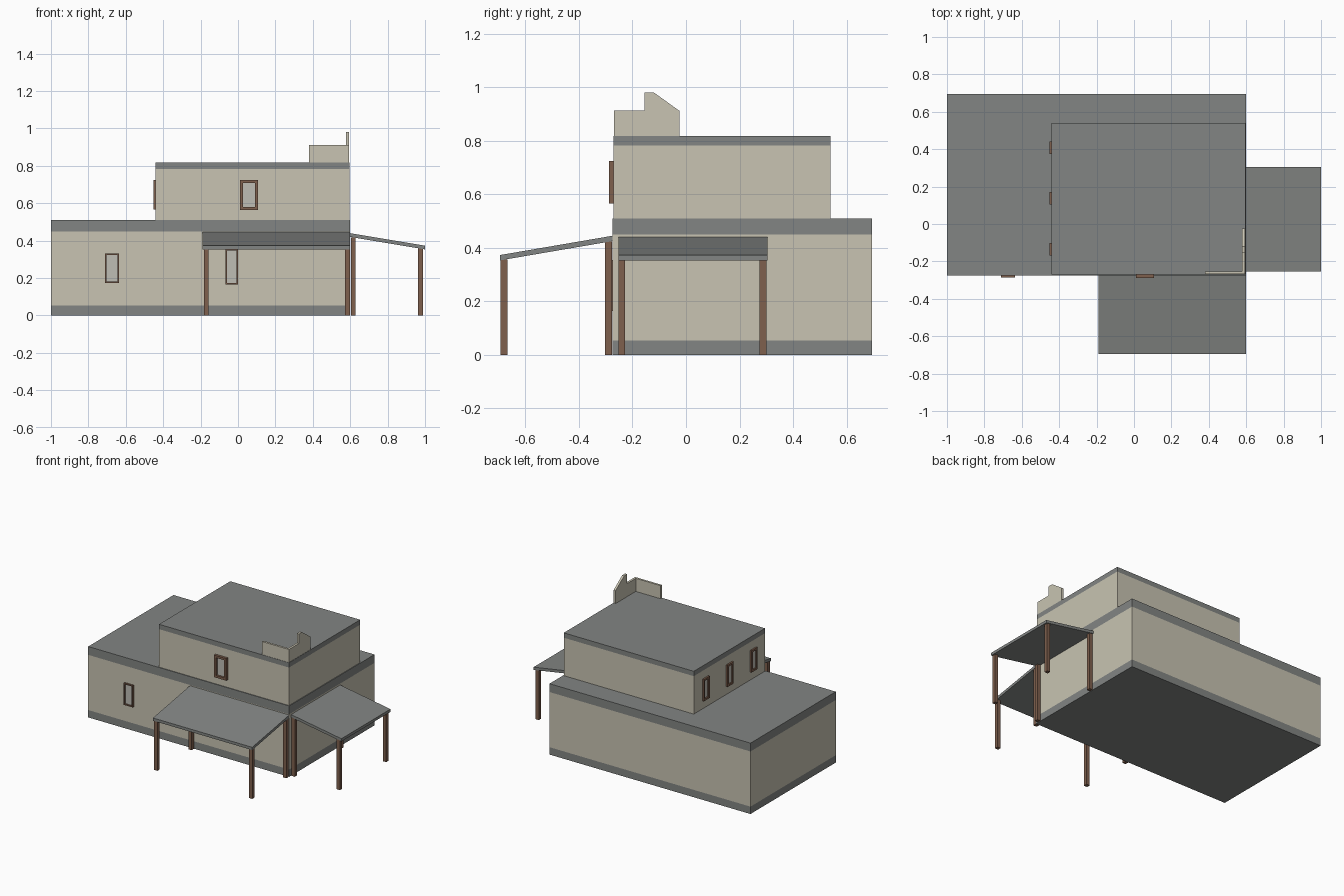
import bpy, bmesh
from mathutils import Vector

if "Cube" in bpy.data.objects:
    bpy.data.objects.remove(bpy.data.objects["Cube"])


def material(name, rgb):
    m = bpy.data.materials.new(name)
    m.diffuse_color = (*rgb, 1)
    m.use_nodes = True
    m.node_tree.nodes["Principled BSDF"].inputs["Base Color"].default_value = m.diffuse_color
    return m


PLASTER = material("plaster", (0.58, 0.55, 0.445))
GREY = material("grey roofing", (0.225, 0.235, 0.228))
WOOD = material("brown wood", (0.21, 0.115, 0.075))
GLASS = material("pale glass", (0.52, 0.51, 0.46))


def finish(name, bm, *mats):
    bmesh.ops.recalc_face_normals(bm, faces=bm.faces)
    me = bpy.data.meshes.new(name)
    bm.to_mesh(me)
    bm.free()
    for m in mats:
        me.materials.append(m)
    ob = bpy.data.objects.new(name, me)
    bpy.context.collection.objects.link(ob)
    return ob


def box_bm(lo, hi):
    bm = bmesh.new()
    bmesh.ops.create_cube(bm, size=1)
    for v in bm.verts:
        v.co = Vector([lo[i] if v.co[i] < 0 else hi[i] for i in range(3)])
    return bm


def box(name, lo, hi, mat):
    return finish(name, box_bm(lo, hi), mat)


def banded_block(name, lo, hi, wall_lo, wall_hi):
    """Block with plaster between two heights and grey bands elsewhere."""
    bm = box_bm(lo, hi)
    for z in (wall_lo, wall_hi):
        if lo[2] < z < hi[2]:
            bmesh.ops.bisect_plane(bm, geom=bm.verts[:] + bm.edges[:] + bm.faces[:],
                                   plane_co=(0, 0, z), plane_no=(0, 0, 1))
    for f in bm.faces:
        f.material_index = 0 if wall_lo < f.calc_center_median().z < wall_hi else 1
    finish(name, bm, PLASTER, GREY)


def prism(name, outline, axis, a, b, mat):
    """Extrude a 2D outline (other axis, z) along x (axis 0) or y (axis 1)."""
    bm = bmesh.new()
    verts = [bm.verts.new((a, p, z) if axis == 0 else (p, a, z)) for p, z in outline]
    face = bm.faces.new(verts)
    ext = bmesh.ops.extrude_face_region(bm, geom=[face])["geom"]
    step = Vector((b - a, 0, 0) if axis == 0 else (0, b - a, 0))
    bmesh.ops.translate(bm, vec=step, verts=[v for v in ext if isinstance(v, bmesh.types.BMVert)])
    return finish(name, bm, mat)


def window(name, side, wall, u0, u1, z0, z1, t, depth):
    """Frame of four bars and a pane, on a front (-y) or left (-x) wall."""
    def bar(part, a, b, c, d, out, mat):
        lo, hi = (a, wall - out, c), (b, wall + 0.002, d)
        if side == "left":
            lo, hi = (lo[1], lo[0], lo[2]), (hi[1], hi[0], hi[2])
        box(f"{name}_{part}", lo, hi, mat)
    bar("left_jamb", u0, u0 + t, z0, z1, depth, WOOD)
    bar("right_jamb", u1 - t, u1, z0, z1, depth, WOOD)
    bar("sill", u0 + t, u1 - t, z0, z0 + t, depth, WOOD)
    bar("head", u0 + t, u1 - t, z1 - t, z1, depth, WOOD)
    bar("pane", u0 + t, u1 - t, z0 + t, z1 - t, 0.003, GLASS)


# Storeys
banded_block("ground_floor", (-1, -0.275, 0), (0.6, 0.695, 0.51), 0.053, 0.45)
banded_block("upper_floor", (-0.44, -0.27, 0.51), (0.595, 0.54, 0.818), 0.50, 0.783)

# Broken parapet on the front right roof corner
box("front_parapet", (0.38, -0.268, 0.818), (0.578, -0.253, 0.912), PLASTER)
prism("side_parapet", [(-0.268, 0.818), (-0.025, 0.818), (-0.025, 0.912), (-0.12, 0.98),
                       (-0.155, 0.98), (-0.155, 0.912), (-0.268, 0.912)],
      0, 0.577, 0.593, PLASTER)

# Porch roofs
prism("front_porch_roof", [(-0.695, 0.353), (-0.275, 0.425), (-0.275, 0.445), (-0.695, 0.373)],
      0, -0.19, 0.6, GREY)
prism("right_porch_roof", [(1.0, 0.353), (0.6, 0.42), (0.6, 0.44), (1.0, 0.373)],
      1, -0.253, 0.305, GREY)

# Porch posts
W = 0.026
for side, x in (("left", -0.183), ("right", 0.572)):
    for row, y, h in (("outer", -0.692, 0.357), ("wall", -0.303, 0.423)):
        box(f"front_porch_{row}_{side}_post", (x, y, 0), (x + W, y + W, h), WOOD)
for side, y in (("front", -0.253), ("back", 0.274)):
    for row, x, h in (("outer", 0.962, 0.359), ("wall", 0.603, 0.418)):
        box(f"right_porch_{row}_{side}_post", (x, y, 0), (x + W, y + W, h), WOOD)

# Windows
window("ground_window_left", "front", -0.275, -0.71, -0.637, 0.173, 0.33, 0.008, 0.012)
window("ground_window_porch", "front", -0.275, -0.068, 0.0, 0.165, 0.355, 0.008, 0.012)
window("upper_front_window", "front", -0.27, 0.01, 0.108, 0.565, 0.724, 0.016, 0.018)
for i, y in enumerate((-0.135, 0.137, 0.408)):
    window(f"upper_left_window_{i + 1}", "left", -0.44, y - 0.034, y + 0.034,
           0.567, 0.724, 0.014, 0.012)
